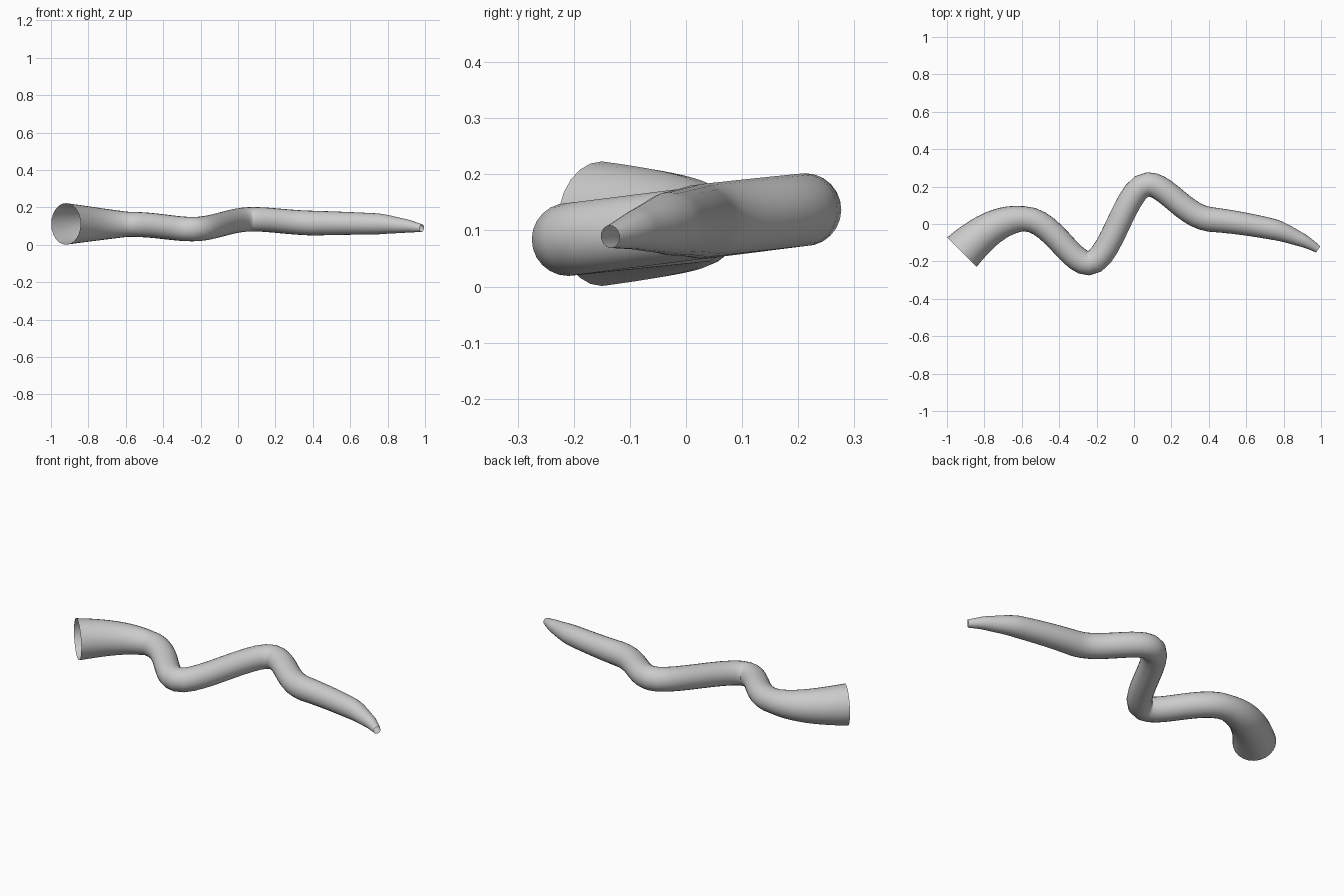
import bpy

if "Cube" in bpy.data.objects:
    bpy.data.objects.remove(bpy.data.objects["Cube"])

# Centre line of the tapering tube: point, left handle offset, right handle offset, radius
PATH = [
    ((-0.92, -0.15, 0.112), (-0.10, -0.10, 0), (0.11, 0.11, 0), 0.111),
    ((-0.59, 0.028, 0.110), (-0.12, 0.0, 0), (0.15, 0.0, 0), 0.067),
    ((-0.243, -0.21, 0.084), (-0.10, 0.0, 0), (0.12, 0.0, 0), 0.065),
    ((0.075, 0.212, 0.137), (-0.12, 0.0, 0), (0.10, 0.0, 0), 0.065),
    ((0.41, 0.024, 0.116), (-0.14, 0.015, 0.003), (0.11, -0.01, 0), 0.066),
    ((0.75, -0.03, 0.112), (-0.10, 0.022, 0.002), (0.06, -0.016, -0.002), 0.056),
    ((0.90, -0.087, 0.101), (-0.05, 0.02, 0.003), (0.03, -0.014, -0.003), 0.036),
    ((0.983, -0.135, 0.089), (-0.025, 0.017, 0.003), (0.02, -0.013, -0.002), 0.020),
]

# Open-ended swept tube
curve = bpy.data.curves.new("tapered_tube", "CURVE")
curve.dimensions = "3D"
curve.resolution_u = 10
curve.fill_mode = "FULL"
curve.bevel_depth = 1.0
curve.bevel_resolution = 10
curve.use_fill_caps = False
spline = curve.splines.new("BEZIER")
spline.bezier_points.add(len(PATH) - 1)
for p, (co, left, right, radius) in zip(spline.bezier_points, PATH):
    p.handle_left_type = p.handle_right_type = "FREE"
    p.co = co
    p.handle_left = [a + b for a, b in zip(co, left)]
    p.handle_right = [a + b for a, b in zip(co, right)]
    p.radius = radius

tube = bpy.data.objects.new("tapered_tube", curve)
bpy.context.collection.objects.link(tube)
bpy.context.view_layer.objects.active = tube
tube.select_set(True)
bpy.ops.object.convert(target="MESH")
bpy.ops.object.shade_smooth()
